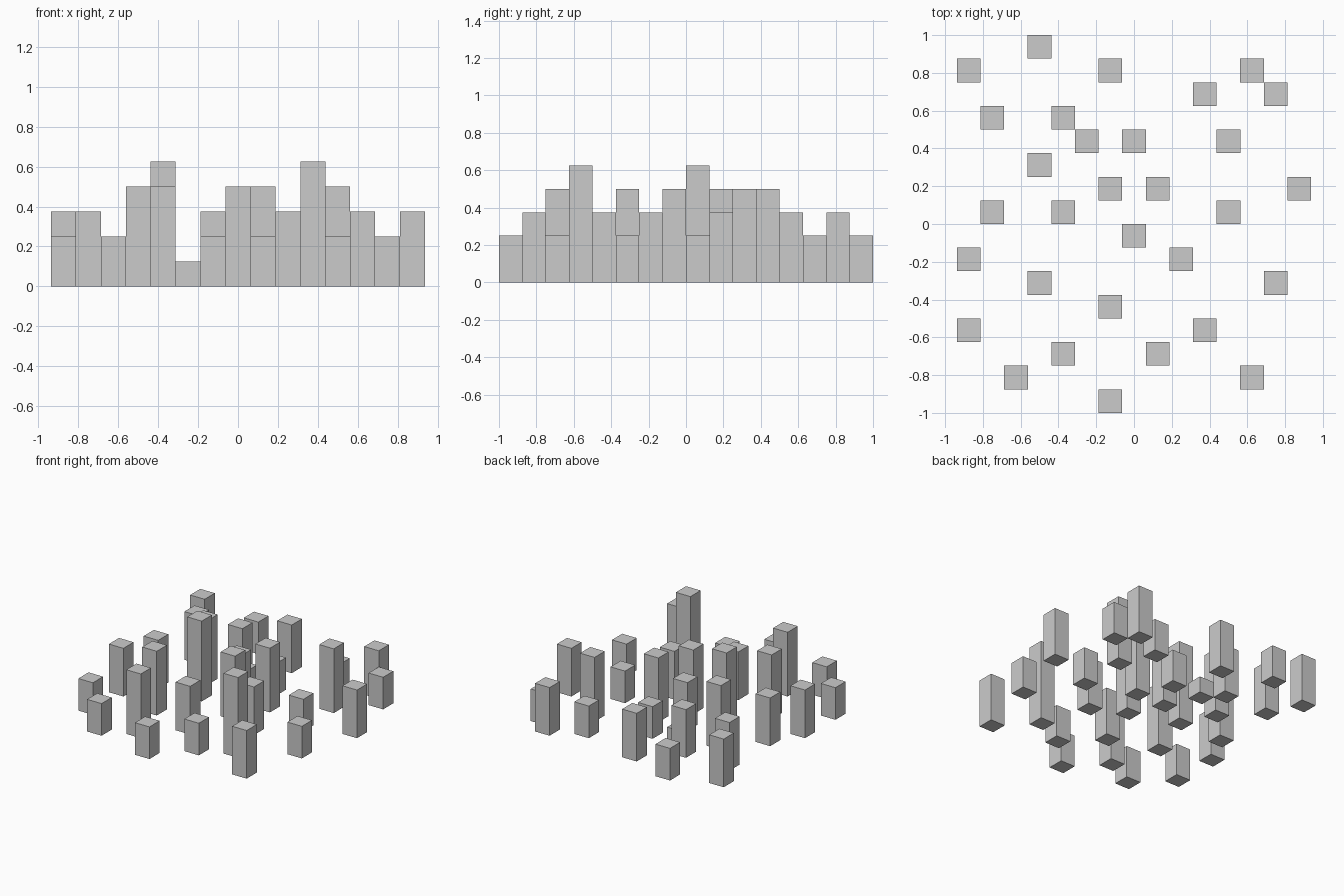
import bpy

if "Cube" in bpy.data.objects:
    bpy.data.objects.remove(bpy.data.objects["Cube"])

U = 0.125  # grid cell, also the pillar width

# Pillar cells (column, row) grouped by height in grid units
PILLARS = {
    1: [(-2, 3)],
    2: [(-4, 7), (3, 5), (6, 5), (0, 3), (4, 0), (6, -3), (-7, -5),
        (1, -6), (-5, -7), (-1, -8)],
    3: [(-7, 6), (-1, 6), (5, 6), (-6, 4), (-3, 4), (-1, 1), (7, 1),
        (-6, 0), (-7, -2), (2, -2), (-1, -4), (5, -7)],
    4: [(4, 3), (-4, 2), (1, 1), (0, -1), (-4, -3), (-3, -6)],
    5: [(-3, 0), (3, -5)],
}


def pillar(name, col, row, height):
    """Square pillar standing on the ground in one grid cell."""
    bpy.ops.mesh.primitive_cube_add(
        size=1, location=(col * U, (row + 0.5) * U, height * U / 2))
    ob = bpy.context.object
    ob.name = name
    ob.scale = (U, U, height * U)
    bpy.ops.object.transform_apply(location=False, rotation=False, scale=True)


# All scattered pillars, shortest to tallest
for height, cells in PILLARS.items():
    for n, (col, row) in enumerate(cells, 1):
        pillar(f"pillar_height_{height}_{n:02d}", col, row, height)
